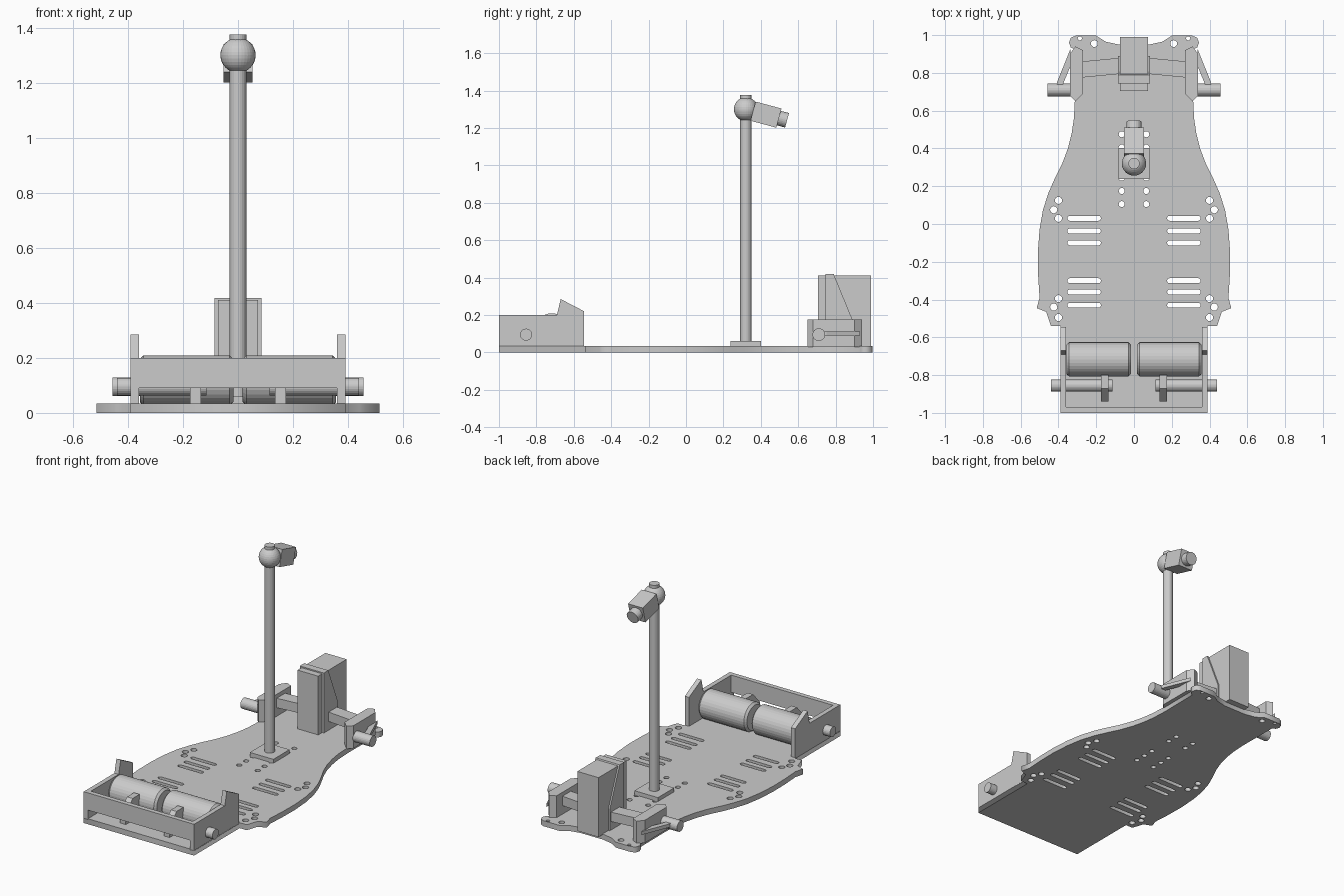
import bpy, bmesh, math
from mathutils import Vector, Matrix

if "Cube" in bpy.data.objects:
    bpy.data.objects.remove(bpy.data.objects["Cube"])

SIDES = (("left", -1), ("right", 1))


def finish(name, bm):
    bmesh.ops.recalc_face_normals(bm, faces=bm.faces)
    me = bpy.data.meshes.new(name)
    bm.to_mesh(me)
    bm.free()
    ob = bpy.data.objects.new(name, me)
    bpy.context.collection.objects.link(ob)
    return ob


def prism(name, pts, axis, a, b):
    """Extrude a 2D profile along x (pts are y,z) or z (pts are x,y)."""
    bm = bmesh.new()
    place = (lambda p, t: (t, p[0], p[1])) if axis == "x" else (lambda p, t: (p[0], p[1], t))
    lo = [bm.verts.new(place(p, a)) for p in pts]
    hi = [bm.verts.new(place(p, b)) for p in pts]
    bm.faces.new(lo)
    bm.faces.new(hi)
    for i in range(len(pts)):
        j = (i + 1) % len(pts)
        bm.faces.new((lo[i], lo[j], hi[j], hi[i]))
    return finish(name, bm)


def box(name, x0, x1, y0, y1, z0, z1):
    return prism(name, [(x0, y0), (x1, y0), (x1, y1), (x0, y1)], "z", z0, z1)


def lathe(name, origin, direction, profile, n=32):
    """Turn (distance, radius) rings around an axis, with flat end caps."""
    bm = bmesh.new()
    rot = Vector((0, 0, 1)).rotation_difference(Vector(direction)).to_matrix()
    rings = []
    for d, r in profile:
        rings.append([bm.verts.new(Vector(origin) + rot @ Vector(
            (r * math.cos(k * math.tau / n), r * math.sin(k * math.tau / n), d)))
            for k in range(n)])
    for r0, r1 in zip(rings, rings[1:]):
        for k in range(n):
            m = (k + 1) % n
            bm.faces.new((r0[k], r0[m], r1[m], r1[k]))
    bm.faces.new(rings[0])
    bm.faces.new(rings[-1])
    return finish(name, bm)


def circle(x, y, r, n=16):
    return [(x + r * math.cos(k * math.tau / n), y + r * math.sin(k * math.tau / n)) for k in range(n)]


def slot(x0, x1, y, r, n=6):
    arc = lambda cx, a0: [(cx + r * math.cos(a0 + k * math.pi / n), y + r * math.sin(a0 + k * math.pi / n))
                          for k in range(n + 1)]
    return arc(x1 - r, -math.pi / 2) + arc(x0 + r, math.pi / 2)


# Chassis plate: symmetric outline with all holes, filled as a 2D curve
half = [(0.39, -1.0), (0.39, -0.54), (0.44, -0.54), (0.465, -0.465), (0.515, -0.445),
        (0.5, -0.39), (0.507, -0.28), (0.509, -0.15), (0.5, -0.03), (0.483, 0.07), (0.455, 0.16),
        (0.42, 0.24), (0.38, 0.32), (0.35, 0.4), (0.33, 0.48), (0.318, 0.56), (0.313, 0.66),
        (0.315, 0.925), (0.335, 0.935), (0.344, 0.96), (0.335, 0.985), (0.31, 0.997),
        (0.2, 0.997), (0.15, 0.965), (0.08, 0.95)]
loops = [half + [(-x, y) for x, y in reversed(half)]]
for _, s in SIDES:
    holes = [(0.4, 0.125, 0.019), (0.425, 0.075, 0.019), (0.4, 0.03, 0.019),
             (0.4, -0.395, 0.019), (0.425, -0.44, 0.019), (0.4, -0.495, 0.019),
             (0.21, 0.955, 0.018), (0.287, 0.983, 0.011)]
    holes += [(0.065, y, 0.016) for y in (0.105, 0.175, 0.245, 0.405, 0.475)]
    loops += [circle(s * x, y, r) for x, y, r in holes]
    for y in (0.03, -0.037, -0.1, -0.3, -0.36, -0.43):
        loops.append([(s * px, py) for px, py in slot(0.175, 0.353, y, 0.013)])
cu = bpy.data.curves.new("chassis_plate", "CURVE")
cu.dimensions = "2D"
cu.fill_mode = "BOTH"
cu.extrude = 0.0175
for pts in loops:
    sp = cu.splines.new("POLY")
    sp.points.add(len(pts) - 1)
    for p, (x, y) in zip(sp.points, pts):
        p.co = (x, y, 0, 1)
    sp.use_cyclic_u = True
plate = bpy.data.objects.new("chassis_plate", cu)
bpy.context.collection.objects.link(plate)
plate.location.z = 0.0175
bpy.context.view_layer.objects.active = plate
plate.select_set(True)
bpy.ops.object.convert(target="MESH")
plate.select_set(False)

# Rear motor tray: window wall and shaped side walls
box("tray_rear_wall", -0.36, 0.36, -1.0, -0.97, 0.09, 0.2)
wall = [(-1, 0.03), (-1, 0.2), (-0.69, 0.2), (-0.67, 0.285), (-0.545, 0.22), (-0.545, 0.03)]
rib = [(-0.94, 0.03), (-0.94, 0.1), (-0.87, 0.175), (-0.8, 0.175), (-0.8, 0.03)]
for side, s in SIDES:
    prism(side + "_tray_wall", wall, "x", s * 0.36, s * 0.39)
    prism(side + "_axle_support", rib, "x", s * 0.135, s * 0.175)
    lathe(side + "_rear_axle", (0, -0.855, 0.095), (s, 0, 0), [(0.115, 0.032), (0.44, 0.032)], 24)
    lathe(side + "_motor", (0, -0.717, 0.118), (s, 0, 0),
          [(0.017, 0.078), (0.03, 0.091), (0.343, 0.091), (0.357, 0.078)])

# Front steering: knuckles, arms, stub axles and cross beams
knuckle = [(0.34, 0.9), (0.31, 0.94), (0.27, 0.92), (0.27, 0.69), (0.31, 0.65), (0.34, 0.68)]
arm = [(0.408, 0.73), (0.408, 0.75), (0.335, 0.93), (0.335, 0.84), (0.38, 0.73)]
beam = [(0.28, 0.775), (0.28, 0.86), (0.07, 0.88), (0.07, 0.795)]
for side, s in SIDES:
    for part, pts, z0, z1 in (("_steering_knuckle", knuckle, 0.03, 0.175),
                              ("_steering_arm", arm, 0.09, 0.112),
                              ("_cross_beam", beam, 0.09, 0.15)):
        prism(side + part, [(s * x, y) for x, y in pts], "z", z0, z1)
    lathe(side + "_front_axle", (0, 0.71, 0.095), (s, 0, 0), [(0.32, 0.034), (0.457, 0.034)], 24)

# Steering servo: body, front block and wedge-shaped flange
box("servo_body", -0.075, 0.075, 0.77, 0.99, 0.03, 0.41)
box("servo_front_block", -0.073, 0.073, 0.705, 0.76, 0.03, 0.41)
prism("servo_flange", [(0.745, 0.03), (0.745, 0.418), (0.79, 0.418), (0.89, 0.175), (0.89, 0.03)],
      "x", -0.085, 0.085)

# Camera mast
my, mz = 0.32, 1.3
box("mast_base", -0.083, 0.083, my - 0.082, my + 0.082, 0.03, 0.06)
lathe("mast_pole", (0, my, 0), (0, 0, 1), [(0.055, 0.03), (1.26, 0.03)], 24)
bm = bmesh.new()
bmesh.ops.create_uvsphere(bm, u_segments=32, v_segments=16, radius=0.064,
                          matrix=Matrix.Translation((0, my, mz)))
finish("mast_ball", bm)
lathe("mast_cap", (0, my, 0), (0, 0, 1), [(1.33, 0.03), (1.376, 0.03)], 24)

# Camera tilted down towards +y
tilt = math.radians(-15)
cam = box("camera_body", -0.052, 0.052, 0.04, 0.183, -0.053, 0.053)
cam.location = (0, my, mz)
cam.rotation_euler.x = tilt
lathe("camera_lens", (0, my, mz), (0, math.cos(tilt), math.sin(tilt)), [(0.18, 0.04), (0.228, 0.04)], 24)
